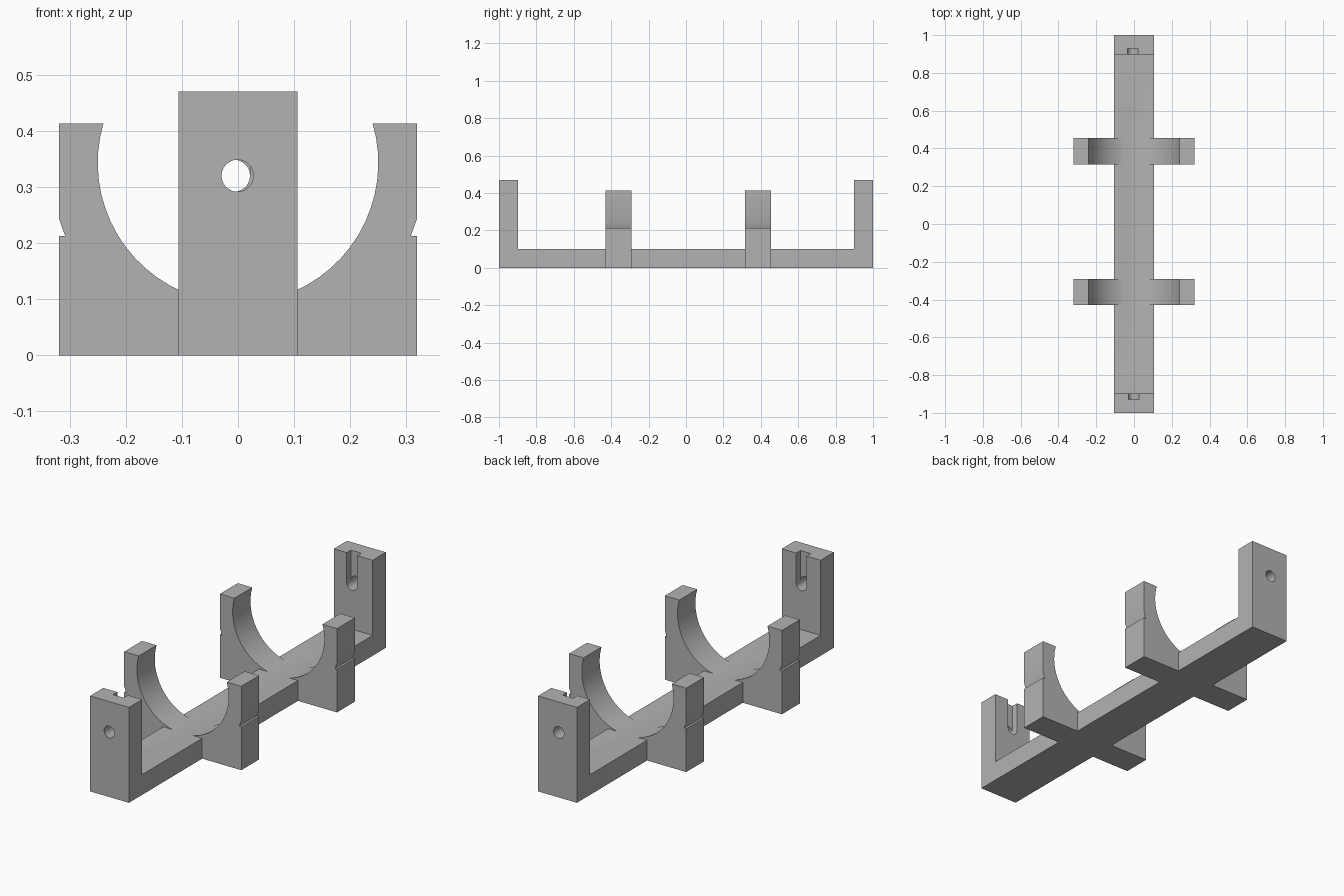
import bpy, bmesh, math
from mathutils import Vector

cube = bpy.data.objects.get("Cube")
if cube:
    bpy.data.objects.remove(cube, do_unlink=True)

grey = bpy.data.materials.new("plain grey")
grey.use_nodes = True
COLOUR = (0.45, 0.45, 0.45, 1)
grey.diffuse_color = COLOUR
grey.node_tree.nodes["Principled BSDF"].inputs["Base Color"].default_value = COLOUR


def prism(name, points, axis, start, end):
    """Extrude a flat outline along x (points are y, z) or y (points are x, z)."""
    bm = bmesh.new()
    place = (lambda a, b: (start, a, b)) if axis == "x" else (lambda a, b: (a, start, b))
    face = bm.faces.new([bm.verts.new(place(a, b)) for a, b in points])
    moved = bmesh.ops.extrude_face_region(bm, geom=[face])["geom"]
    step = Vector((end - start, 0, 0)) if axis == "x" else Vector((0, end - start, 0))
    bmesh.ops.translate(bm, vec=step, verts=[v for v in moved if isinstance(v, bmesh.types.BMVert)])
    bmesh.ops.recalc_face_normals(bm, faces=bm.faces)
    mesh = bpy.data.meshes.new(name)
    bm.to_mesh(mesh)
    bm.free()
    mesh.materials.append(grey)
    ob = bpy.data.objects.new(name, mesh)
    bpy.context.collection.objects.link(ob)
    return ob


def arc(cx, cz, r, a0, a1, n):
    return [(cx + r * math.cos(a0 + (a1 - a0) * i / n),
             cz + r * math.sin(a0 + (a1 - a0) * i / n)) for i in range(n + 1)]


def combine(target, tool, operation):
    """Apply a boolean and discard the tool."""
    mod = target.modifiers.new(operation, "BOOLEAN")
    mod.operation, mod.solver, mod.object = operation, "EXACT", tool
    bpy.context.view_layer.objects.active = target
    bpy.ops.object.modifier_apply(modifier=mod.name)
    bpy.data.objects.remove(tool, do_unlink=True)


# Base bar with an upright post at each end
BAR, POST, INNER = 0.1, 0.47, 0.897
frame = prism("cradle_frame", [(-1, 0), (1, 0), (1, POST), (INNER, POST), (INNER, BAR),
                               (-INNER, BAR), (-INNER, POST), (-1, POST)], "x", -0.106, 0.106)

# Round-bottomed cradles with a small notch on each outer side
W, TOP, R, CZ = 0.319, 0.413, 0.25, 0.343
tilt = math.asin((TOP - CZ) / R)
side = [(W, 0), (W, 0.213), (0.308, 0.213), (W, 0.243), (W, TOP)]
outline = side + arc(0, CZ, R, tilt, -math.pi - tilt, 36) + [(-x, z) for x, z in reversed(side)]
for name, y in (("front_cradle", -0.43), ("back_cradle", 0.315)):
    combine(frame, prism(name, outline, "y", y, y + 0.139), "UNION")

# Pin hole through each post, with a slot down the inner face
HOLE, HZ = 0.0285, 0.32
for s, cx in ((-1, -0.001), (1, -0.007)):
    hole = prism("hole_cutter", arc(cx, HZ, HOLE, 0, math.tau, 24)[:-1], "y", s * 0.85, s * 1.05)
    combine(frame, hole, "DIFFERENCE")
    slot = arc(cx, HZ, HOLE, math.pi, math.tau, 12) + [(cx + HOLE, 0.55), (cx - HOLE, 0.55)]
    combine(frame, prism("slot_cutter", slot, "y", s * 0.85, s * 0.93), "DIFFERENCE")

# Smooth the curved walls, keep the corners sharp
frame.select_set(True)
bpy.context.view_layer.objects.active = frame
bpy.ops.object.shade_smooth_by_angle(angle=math.radians(25))
